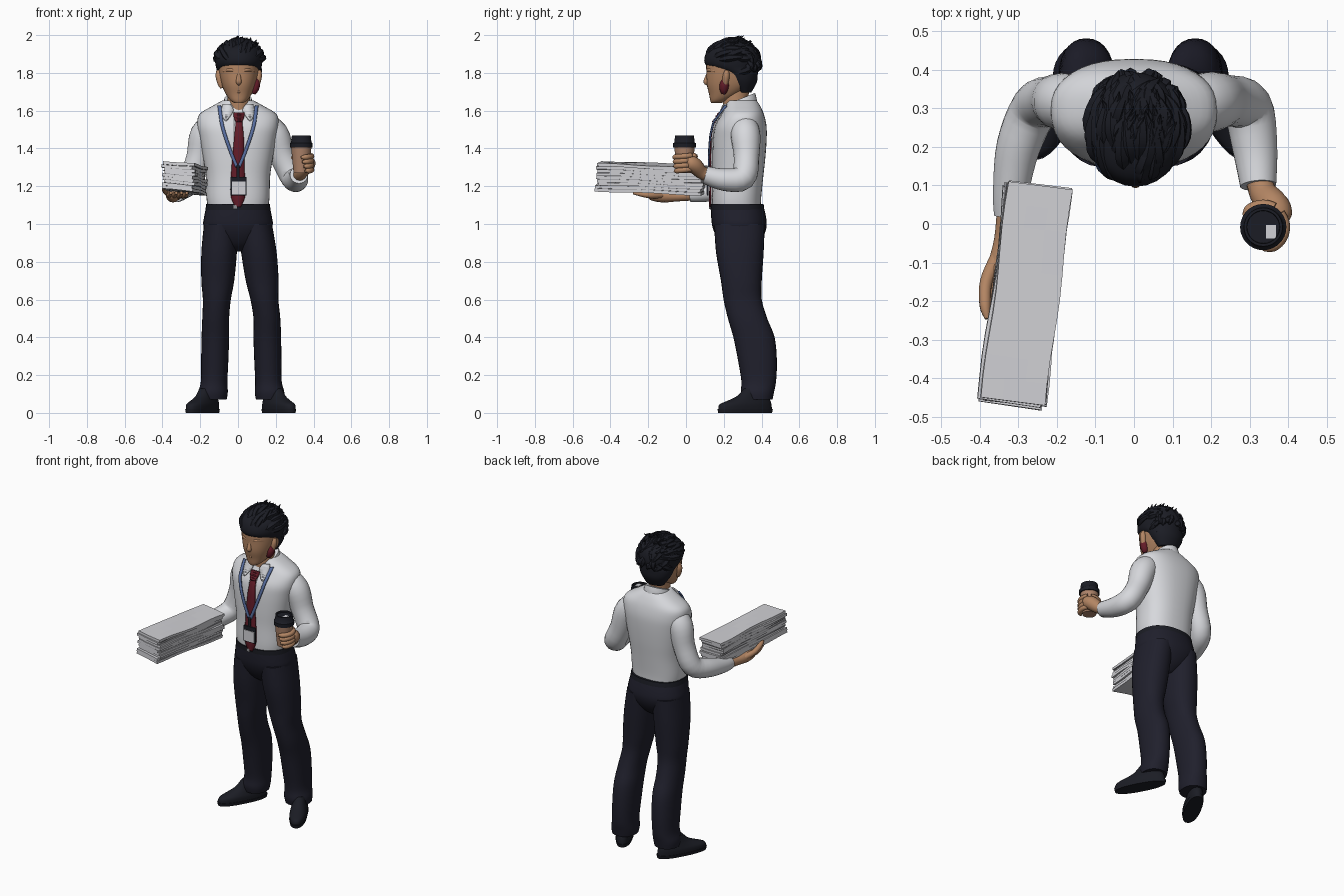
import bpy, bmesh, math, random
from mathutils import Vector

random.seed(4)
if "Cube" in bpy.data.objects:
    bpy.data.objects.remove(bpy.data.objects["Cube"])


def material(name, *rgb):
    m = bpy.data.materials.new(name)
    m.use_nodes = True
    m.diffuse_color = (*rgb, 1)
    bsdf = m.node_tree.nodes["Principled BSDF"]
    bsdf.inputs["Base Color"].default_value = (*rgb, 1)
    bsdf.inputs["Roughness"].default_value = 0.8
    return m


SHIRT = material("shirt_white", .68, .69, .72)
PAPER = material("paper_white", .64, .64, .67)
GREY = material("paper_edge_grey", .27, .27, .29)
NAVY = material("trouser_navy", .014, .014, .025)
BLACK = material("black", .011, .012, .018)
SKIN = material("skin", .45, .235, .125)
RED = material("dark_red", .13, .012, .022)
BLUE = material("lanyard_blue", .1, .16, .36)
CUP = material("cup_brown", .42, .23, .145)


def spline(pts, k=4):
    """Pass a smooth curve through tuples of any length."""
    out = []
    for i in range(len(pts) - 1):
        a, b, c, d = pts[max(i - 1, 0)], pts[i], pts[i + 1], pts[min(i + 2, len(pts) - 1)]
        for j in range(k):
            t = j / k
            out.append([q + .5 * t * (r - p + t * (2 * p - 5 * q + 4 * r - s + t * (3 * (q - r) + s - p)))
                        for p, q, r, s in zip(a, b, c, d)])
    return out + [list(pts[-1])]


def finish(name, bm, mat, smooth=True):
    bmesh.ops.recalc_face_normals(bm, faces=bm.faces)
    me = bpy.data.meshes.new(name)
    bm.to_mesh(me)
    bm.free()
    me.materials.append(mat)
    ob = bpy.data.objects.new(name, me)
    bpy.context.collection.objects.link(ob)
    if smooth:
        bpy.ops.object.select_all(action='DESELECT')
        ob.select_set(True)
        bpy.context.view_layer.objects.active = ob
        bpy.ops.object.shade_smooth_by_angle(angle=math.radians(50))
    return ob


def skin_rings(name, rings, mat):
    bm = bmesh.new()
    loops = [[bm.verts.new(p) for p in ring] for ring in rings]
    for a, b in zip(loops, loops[1:]):
        for i in range(len(a)):
            j = (i + 1) % len(a)
            bm.faces.new((a[i], a[j], b[j], b[i]))
    bm.faces.new(loops[0])
    bm.faces.new(loops[-1])
    return finish(name, bm, mat)


def loft(name, sections, mat, p=2.0, n=28, k=4, tilt=0):
    """Stack horizontal ovals given as (z, cx, cy, rx, ry)."""
    rings = []
    for z, cx, cy, rx, ry in (spline(sections, k) if k else sections):
        ring = []
        for i in range(n):
            c, s = math.cos(math.tau * i / n), math.sin(math.tau * i / n)
            y = ry * math.copysign(abs(s) ** (2 / p), s)
            ring.append((cx + rx * math.copysign(abs(c) ** (2 / p), c), cy + y, z + tilt * y))
        rings.append(ring)
    return skin_rings(name, rings, mat)


def tube(name, pts, mat, n=14, ref=(1, 0, 0), k=4):
    """Sweep a round section along points given as (x, y, z, radius)."""
    path = spline(pts, k)
    rings = []
    for i, q in enumerate(path):
        t = (Vector(path[min(i + 1, len(path) - 1)][:3]) - Vector(path[max(i - 1, 0)][:3])).normalized()
        u = t.cross(Vector(ref)).normalized()
        v = t.cross(u)
        rings.append([Vector(q[:3]) + abs(q[3]) * (u * math.cos(math.tau * j / n) + v * math.sin(math.tau * j / n))
                      for j in range(n)])
    return skin_rings(name, rings, mat)


# Shirt body
TORSO = [(1.08, 0, .268, .158, .128), (1.14, 0, .268, .167, .13), (1.25, 0, .275, .17, .134),
         (1.35, 0, .28, .185, .14), (1.45, 0, .285, .203, .142), (1.52, 0, .29, .215, .136),
         (1.58, 0, .3, .205, .113), (1.625, 0, .3, .135, .093), (1.655, 0, .295, .08, .078)]
loft("shirt_body", TORSO, SHIRT, p=2.4, n=40)


def chest_y(x, z):
    """Front surface of the shirt body."""
    rows = spline(TORSO)
    _, cx, cy, rx, ry = min(rows, key=lambda r: abs(r[0] - z))
    return cy - ry * max(0, 1 - min(1, abs(x / rx)) ** 2.4) ** (1 / 2.4)


def strip(name, pts, mat, off, k=5):
    """Lay a ribbon of (x, z, half width) over the chest."""
    bm = bmesh.new()
    rows = []
    for x, z, w in spline(pts, k):
        rows.append([bm.verts.new((x + f * w, chest_y(x + f * w, z) - off, z)) for f in (-1, 0, 1)])
    for a, b in zip(rows, rows[1:]):
        for i in (0, 1):
            bm.faces.new((a[i], a[i + 1], b[i + 1], b[i]))
    ob = finish(name, bm, mat)
    mod = ob.modifiers.new("thickness", 'SOLIDIFY')
    mod.thickness, mod.offset = .008, 0


loft("shirt_collar", [(1.6, 0, .288, .088, .09), (1.635, 0, .288, .08, .085), (1.662, 0, .286, .072, .08)],
     SHIRT, tilt=.4)
strip("tie_blade", [(.005, 1.55, .016), (.005, 1.45, .026), (0, 1.3, .034), (0, 1.16, .04), (0, 1.09, .015)], RED, .012)
strip("tie_knot", [(.005, 1.59, .03), (.005, 1.565, .027), (.005, 1.54, .016)], RED, .02)
strip("shirt_placket", [(0, 1.56, .022), (0, 1.3, .022), (0, 1.1, .022)], SHIRT, .003)
for s, side in ((1, "left"), (-1, "right")):
    strip(f"{side}_collar_flap", [(s * .06, 1.635, .018), (s * .056, 1.605, .032), (s * .062, 1.575, .024),
                                  (s * .064, 1.545, .003)], SHIRT, .013)
    strip(f"{side}_lanyard_strap", [(s * .098, 1.625, .009), (s * .083, 1.52, .009), (s * .045, 1.4, .009),
                                    (s * .005, 1.3, .009)], BLUE, .02)
strip("lanyard_clip", [(0, 1.31, .008), (0, 1.24, .008)], BLACK, .024)


def box(name, loc, size, mat):
    bm = bmesh.new()
    bmesh.ops.create_cube(bm, size=1)
    for v in bm.verts:
        v.co = Vector(loc) + Vector(a * b for a, b in zip(v.co, size))
    return finish(name, bm, mat, False)


box("badge_frame", (.003, .116, 1.2), (.086, .008, .1), BLACK)
box("badge_card", (.003, .111, 1.19), (.072, .006, .07), PAPER)

# Trousers, belt and shoes
loft("trouser_hips", [(.855, 0, .285, .03, .05), (.89, 0, .285, .09, .095), (.94, 0, .285, .15, .128),
                      (.99, 0, .283, .183, .144), (1.04, 0, .278, .179, .145), (1.1, 0, .27, .166, .139)], NAVY, p=2.3)
loft("belt", [(1.075, 0, .273, .172, .142), (1.105, 0, .27, .169, .141)], BLACK, p=2.3, k=0)
box("belt_buckle", (-.015, .127, 1.09), (.022, .008, .02), GREY)
LEG = [(1.0, .09, .283, .09, .134), (.85, .1, .285, .094, .126), (.7, .107, .293, .087, .108),
       (.6, .112, .3, .074, .101), (.5, .118, .326, .071, .104), (.4, .12, .36, .073, .109),
       (.28, .123, .378, .072, .103), (.17, .126, .385, .07, .092), (.11, .132, .378, .078, .088),
       (.07, .134, .378, .074, .08)]
for s, side, spread in ((1, "left", .035), (-1, "right", 0)):
    loft(f"{side}_trouser_leg", [(z, s * (cx + spread * min(1, (1 - z) / .5)), cy, rx, ry)
                                 for z, cx, cy, rx, ry in LEG], NAVY, p=2.2)
    for part, rings in (("sole", [(0, 0, 0, .048, .158), (.02, 0, 0, .052, .162)]),
                        ("shoe", [(.018, 0, 0, .049, .157), (.045, 0, .002, .05, .152), (.066, 0, .025, .045, .122),
                                  (.09, 0, .045, .04, .088), (.13, 0, .06, .036, .062)])):
        shoe = loft(f"{side}_{part}", rings, BLACK, p=2.3, k=0 if part == "sole" else 3)
        shoe.location = (s * (.188 + spread * .8), .313, 0)
        shoe.rotation_euler.z = s * math.radians(28)

# Sleeves
tube("left_sleeve", [(.11, .305, 1.545, .06), (.19, .315, 1.475, .078), (.238, .32, 1.35, .067),
                     (.293, .302, 1.245, .066), (.313, .2, 1.235, .059), (.322, .1, 1.26, .047)], SHIRT, 22)
tube("right_sleeve", [(-.11, .305, 1.545, .06), (-.178, .315, 1.475, .075), (-.21, .32, 1.35, .065),
                      (-.255, .302, 1.225, .063), (-.3, .2, 1.185, .057), (-.32, .08, 1.162, .046),
                      (-.325, .02, 1.155, .038)], SHIRT, 22)

# Coffee cup and left hand
CX, CY = .335, -.008
loft("cup_body", [(1.27, CX, CY, .041, .041), (1.41, CX, CY, .054, .054)], CUP, k=0)
loft("cup_lid", [(1.405, CX, CY, .06, .06), (1.428, CX, CY, .06, .06), (1.432, CX, CY, .054, .054),
                 (1.468, CX, CY, .05, .05), (1.468, CX, CY, .043, .043), (1.458, CX, CY, .042, .042)], BLACK, k=0)
box("lid_opening", (CX + .02, CY - .012, 1.459), (.026, .035, .004), PAPER)
tube("left_palm", [(.322, .12, 1.255, .034), (.335, .08, 1.275, .036), (.362, .045, 1.31, .042),
                   (.376, .015, 1.325, .036), (.38, 0, 1.325, .015)], SKIN)


def finger(name, start, end, z, r):
    pts = []
    for i in range(6):
        a = math.radians(start + (end - start) * i / 5)
        pts.append((CX + .055 * math.cos(a), CY + .055 * math.sin(a), z - .002 * i, r * (.5 if i == 5 else 1)))
    tube(name, pts, SKIN, 10, (0, 0, 1), 3)


for i in range(4):
    finger(f"left_finger_{i + 1}", 40, -92 + 8 * i, 1.362 - .024 * i, .0145)
finger("left_thumb", 60, 150, 1.36, .016)

# Right hand under the papers
tube("right_palm", [(-.325, .05, 1.155, .03), (-.335, -.04, 1.148, .028), (-.345, -.12, 1.15, .036),
                    (-.345, -.18, 1.155, .03), (-.34, -.2, 1.16, .015)], SKIN)
for i in range(4):
    x = -.365 + .028 * i
    tube(f"right_finger_{i + 1}", [(-.35 + .01 * i, -.13, 1.152, .015), (x, -.2, 1.152, .015),
                                   (x + .01, -.28, 1.165, .008)], SKIN, 10)
tube("right_thumb", [(-.355, -.09, 1.155, .02), (-.383, -.15, 1.175, .017), (-.386, -.21, 1.2, .015),
                     (-.38, -.245, 1.21, .007)], SKIN, 10)

# Stack of papers: wavy bundles with thin recessed gaps
LAYERS = 9
for i in range(LAYERS):
    for part, mat, thick, inset in (("bundle", PAPER, .0158, 0), ("gap", GREY, .003, .006))[:2 if i < LAYERS - 1 else 1]:
        bm = bmesh.new()
        bmesh.ops.create_grid(bm, x_segments=3, y_segments=10, size=.5)
        geo = bmesh.ops.extrude_face_region(bm, geom=bm.faces[:])
        top = {v for v in geo["geom"] if isinstance(v, bmesh.types.BMVert)}
        w, h = .168 - random.random() * .012 - inset, .57 - random.random() * .02 - inset
        for v in bm.verts:
            x, y = v.co.x, v.co.y
            v.co = (x * w + .003 * math.sin(y * 9 + i), y * h,
                    (thick if v in top else 0) + .0025 * math.sin(y * 8 + x * 3 + i * .4))
        sheet = finish(f"paper_{part}_{i + 1}", bm, mat, False)
        lift = (i - LAYERS / 2) * .0165 + (.0148 if part == "gap" else 0)
        sheet.location = (-.283 + random.uniform(-.005, .005), -.185 + random.uniform(-.008, .008), 1.243 + lift)
        sheet.rotation_euler = (-.04, .08, -.125 + random.uniform(-.025, .025))

# Head
HX = .004
loft("neck", [(1.56, HX, .272, .062, .07), (1.64, HX, .262, .06, .066), (1.74, HX, .27, .06, .07)], SKIN)
loft("head", [(1.64, HX, .16, .022, .026), (1.655, HX, .175, .045, .047), (1.69, HX, .207, .07, .085),
              (1.74, HX, .232, .092, .122), (1.8, HX, .24, .105, .132), (1.86, HX, .245, .107, .136),
              (1.92, HX, .25, .09, .11), (1.95, HX, .25, .05, .06)], SKIN, p=2.2)
tube("nose", [(HX, .12, 1.805, .008), (HX, .112, 1.775, .012), (HX, .108, 1.752, .015), (HX, .12, 1.738, .008)], SKIN, 10)
tube("mouth", [(HX - .025, .133, 1.7, .004), (HX, .124, 1.7, .007), (HX + .025, .133, 1.7, .004)], SKIN, 8, (0, 0, 1))
for s, side in ((1, "left"), (-1, "right")):
    tube(f"{side}_brow_ridge", [(HX + s * .015, .117, 1.81, .007), (HX + s * .045, .122, 1.816, .01),
                                (HX + s * .08, .155, 1.81, .006)], SKIN, 8, (0, 0, 1))
    tube(f"{side}_ear", [(HX + s * .09, .205, 1.72, .008), (HX + s * .098, .208, 1.745, .015),
                         (HX + s * .105, .213, 1.785, .018), (HX + s * .108, .216, 1.815, .01)], SKIN, 12)
tube("left_ear_lobe", [(.08, .198, 1.69, .012), (.086, .2, 1.71, .022), (.093, .203, 1.74, .024),
                       (.1, .206, 1.768, .012)], RED, 12)

# Hair: cap plus swept-back locks and loose raised tips
loft("hair_cap", [(1.695, HX, .31, .06, .035), (1.75, HX, .3, .096, .075), (1.795, HX, .288, .112, .092),
                  (1.825, HX, .255, .119, .127), (1.85, HX, .246, .124, .146), (1.885, HX, .245, .126, .146),
                  (1.925, HX, .247, .11, .128), (1.952, HX, .255, .07, .085), (1.962, HX, .26, .02, .025)], BLACK)


def lock(name, d, flow, radii, reach):
    pts = []
    for bend, out, r in zip((0, .35, .75, 1.15), (.96, 1.04, 1.09, reach), radii):
        q = (d + flow * bend).normalized() * out
        pts.append((HX + .003 + q.x * .122, .245 + q.y * .137, min(1.997, 1.85 + q.z * .116), r))
    tube(name, pts, BLACK, 6, (1, .1, .2), 3)


count = 0
for el, number in ((-28, 14), (-5, 16), (12, 18), (33, 15), (55, 12), (74, 8)):
    for i in range(number):
        az, e = math.tau * (i + random.random() * .7) / number, math.radians(el + random.uniform(-7, 7))
        d = Vector((math.cos(az) * math.cos(e), math.sin(az) * math.cos(e), math.sin(e)))
        if el < 10 and d.y < .2:
            continue
        if d.y > .45:
            flow = Vector((random.uniform(-.4, .4), .25, random.uniform(-.7, -.2)))
        else:
            flow = Vector((random.uniform(-.3, .5), 1, random.uniform(.1, .5)))
        count += 1
        lock(f"hair_lock_{count}", d, flow, (.012, .02, .013, .001), random.uniform(1.06, 1.22))
for i in range(16):
    d = Vector((random.uniform(-.7, .8), random.uniform(-.7, .3), .8)).normalized()
    flow = Vector((random.uniform(-.3, .5), .6, .4))
    lock(f"raised_hair_tip_{i + 1}", d, flow, (.01, .014, .011, .001), random.uniform(1.25, 1.38))
